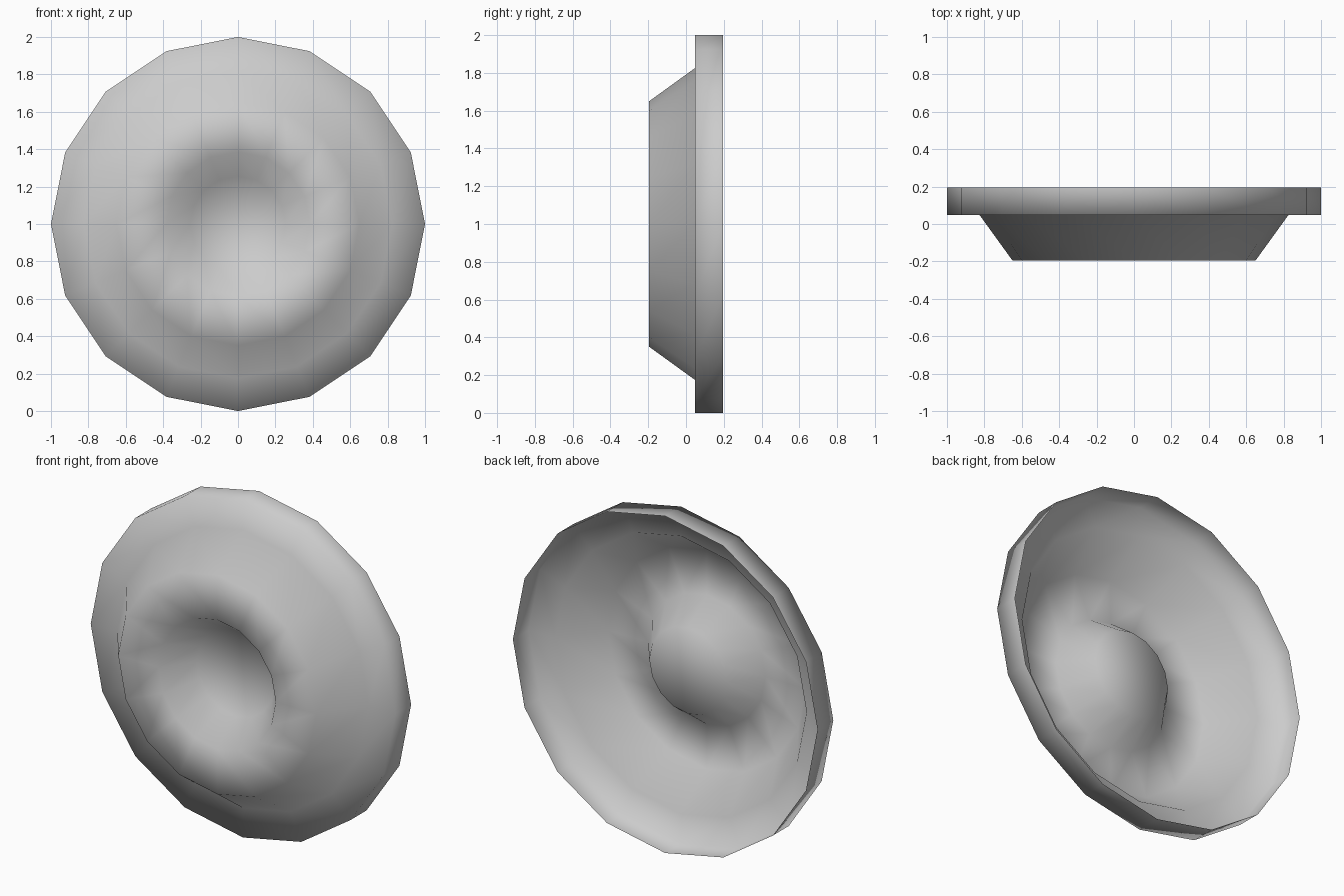
import bpy, bmesh, math

if "Cube" in bpy.data.objects:
    bpy.data.objects.remove(bpy.data.objects["Cube"])

SIDES = 16
# (radius, y) from the back of the rim, over the front ridge, into the dimple
PROFILE = [(1.0, 0.195), (1.0, 0.047), (0.825, 0.047), (0.65, -0.195),
           (0.385, -0.195), (0.255, -0.02)]

bm = bmesh.new()

# lathe the open sheet around the y axis, starting at the top vertex
rings = []
for r, y in PROFILE:
    ring = []
    for i in range(SIDES):
        a = 2 * math.pi * i / SIDES
        ring.append(bm.verts.new((r * math.sin(a), y, 1 + r * math.cos(a))))
    rings.append(ring)
for outer, inner in zip(rings, rings[1:]):
    for i in range(SIDES):
        j = (i + 1) % SIDES
        bm.faces.new((outer[i], inner[i], inner[j], outer[j]))

# flat floor of the dimple
bm.faces.new(rings[-1])
bmesh.ops.recalc_face_normals(bm, faces=bm.faces)
floor = max(bm.faces, key=lambda f: len(f.verts))
if floor.normal.y > 0:
    bmesh.ops.reverse_faces(bm, faces=bm.faces)
for f in bm.faces:
    f.smooth = True

mesh = bpy.data.meshes.new("dimpled_dish")
bm.to_mesh(mesh)
bm.free()
dish = bpy.data.objects.new("dimpled_dish", mesh)
bpy.context.collection.objects.link(dish)
